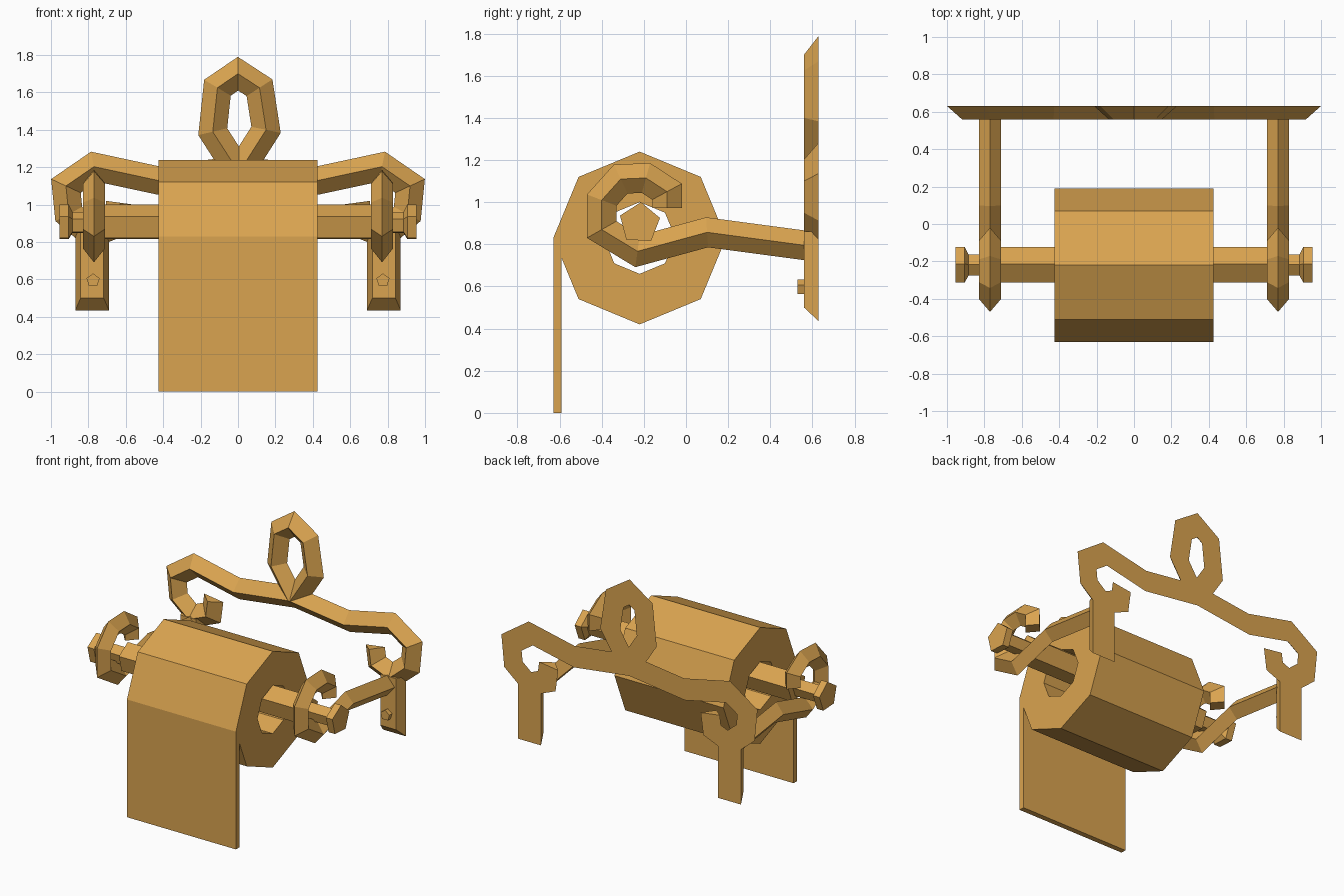
import bpy, bmesh, math
from mathutils import Vector

cube = bpy.data.objects.get("Cube")
if cube:
    bpy.data.objects.remove(cube, do_unlink=True)

brass = bpy.data.materials.new("warm_gold")
brass.use_nodes = True
GOLD = (0.70, 0.37, 0.08, 1)
brass.diffuse_color = GOLD
brass.node_tree.nodes["Principled BSDF"].inputs["Base Color"].default_value = GOLD


def loft(name, rings, closed=False, mirror=False):
    """Skin a list of equal vertex rings; cap the ends unless closed."""
    bm = bmesh.new()
    rows = [[bm.verts.new(p) for p in ring] for ring in rings]
    n = len(rows[0])
    pairs = list(zip(rows, rows[1:]))
    if closed:
        pairs.append((rows[-1], rows[0]))
    else:
        bm.faces.new(rows[0])
        bm.faces.new(rows[-1])
    for a, b in pairs:
        for i in range(n):
            j = (i + 1) % n
            bm.faces.new((a[i], a[j], b[j], b[i]))
    bmesh.ops.recalc_face_normals(bm, faces=bm.faces)
    mesh = bpy.data.meshes.new(name)
    bm.to_mesh(mesh)
    bm.free()
    mesh.materials.append(brass)
    ob = bpy.data.objects.new(name, mesh)
    bpy.context.collection.objects.link(ob)
    if mirror:
        ob.modifiers.new("Mirror", 'MIRROR')
    return ob


def sweep(name, path, section, place, mirror=False):
    """Sweep a section (across, out of plane) along a flat path with mitred bends."""
    pts = [Vector(p) for p in path]
    dirs = [(b - a).normalized() for a, b in zip(pts, pts[1:])]
    norms = [Vector((-d.y, d.x)) for d in dirs]
    rings = []
    for i, p in enumerate(pts):
        n0, n1 = norms[max(i - 1, 0)], norms[min(i, len(norms) - 1)]
        m = (n0 + n1).normalized()
        m /= m.dot(n1)
        rings.append([place(*(p + m * s), t) for s, t in section])
    return loft(name, rings, mirror=mirror)


def polygon(sides, radius, y, z, turn=0):
    """Regular polygon with a point at the top."""
    return [(y + radius * math.sin(turn + math.tau * i / sides),
             z + radius * math.cos(turn + math.tau * i / sides)) for i in range(sides)]


def at_x(x, profile):
    return [(x, y, z) for y, z in profile]


# Paper roll with a hole through it, and its hanging sheet
W = 0.425
outer = polygon(8, 0.41, -0.22, 0.83)
inner = polygon(8, 0.17, -0.22, 0.83)
loft("paper_roll", [at_x(-W, outer), at_x(W, outer), at_x(W, inner), at_x(-W, inner)],
     closed=True)
sheet = [(-0.63, 0), (-0.592, 0), (-0.592, 0.74), (-0.63, 0.83)]
loft("hanging_sheet", [at_x(-W, sheet), at_x(W, sheet)])

# Five-sided rod with necks and end knobs
half_rod = [(0.71, 0.1), (0.72, 0.06), (0.885, 0.06), (0.905, 0.1), (0.955, 0.1)]
rod = [(-x, r) for x, r in reversed(half_rod)] + half_rod
loft("roller_rod", [at_x(x, polygon(5, r, -0.22, 0.9, 0.06)) for x, r in rod])

# Hooked arms with a diamond section
arm_path = [(0.58, 0.793), (0.10, 0.857), (-0.23, 0.767), (-0.40, 0.87), (-0.40, 1.01),
            (-0.31, 1.11), (-0.19, 1.115), (-0.09, 1.05), (-0.09, 0.972)]
diamond = [(0.07, 0), (0, 0.06), (-0.07, 0), (0, -0.06)]
sweep("hook_arms", arm_path, diamond, lambda y, z, t: (0.77 + t, y, z), mirror=True)

# Scrolled back frame: flat behind, ridged in front
BACK, FRONT = 0.63, 0.56
ridge = [(0.075, BACK), (0, FRONT), (-0.075, BACK)]


def on_wall(x, z, t):
    return (x, t, z)


half_scroll = [(0.43, 1.13), (0.77, 1.203), (0.92, 1.10), (0.905, 0.95),
               (0.78, 0.845), (0.645, 0.90), (0.63, 1.01)]
scroll = [(-x, z) for x, z in reversed(half_scroll)] + [(0, 1.185)] + half_scroll
sweep("scroll_frame", scroll, ridge, on_wall)

# Pointed loop on top
loop = [(0, 1.18), (-0.135, 1.39), (-0.11, 1.625), (0, 1.70),
        (0.115, 1.625), (0.15, 1.40), (0.01, 1.18)]
sweep("top_loop", loop, ridge, on_wall)


# Bevelled mounting stems
def stem_ring(y, half, bottom):
    return [(0.78 + sx * half, y, z)
            for sx, z in ((-1, bottom), (1, bottom), (1, 0.86), (-1, 0.86))]


loft("mounting_stems", [stem_ring(BACK, 0.09, 0.435), stem_ring(FRONT, 0.062, 0.5)],
     mirror=True)

# Five-sided screw heads
head = polygon(5, 0.037, 0.775, 0.595)
loft("screw_heads", [[(x, y, z) for x, z in head] for y in (0.53, 0.57)], mirror=True)
